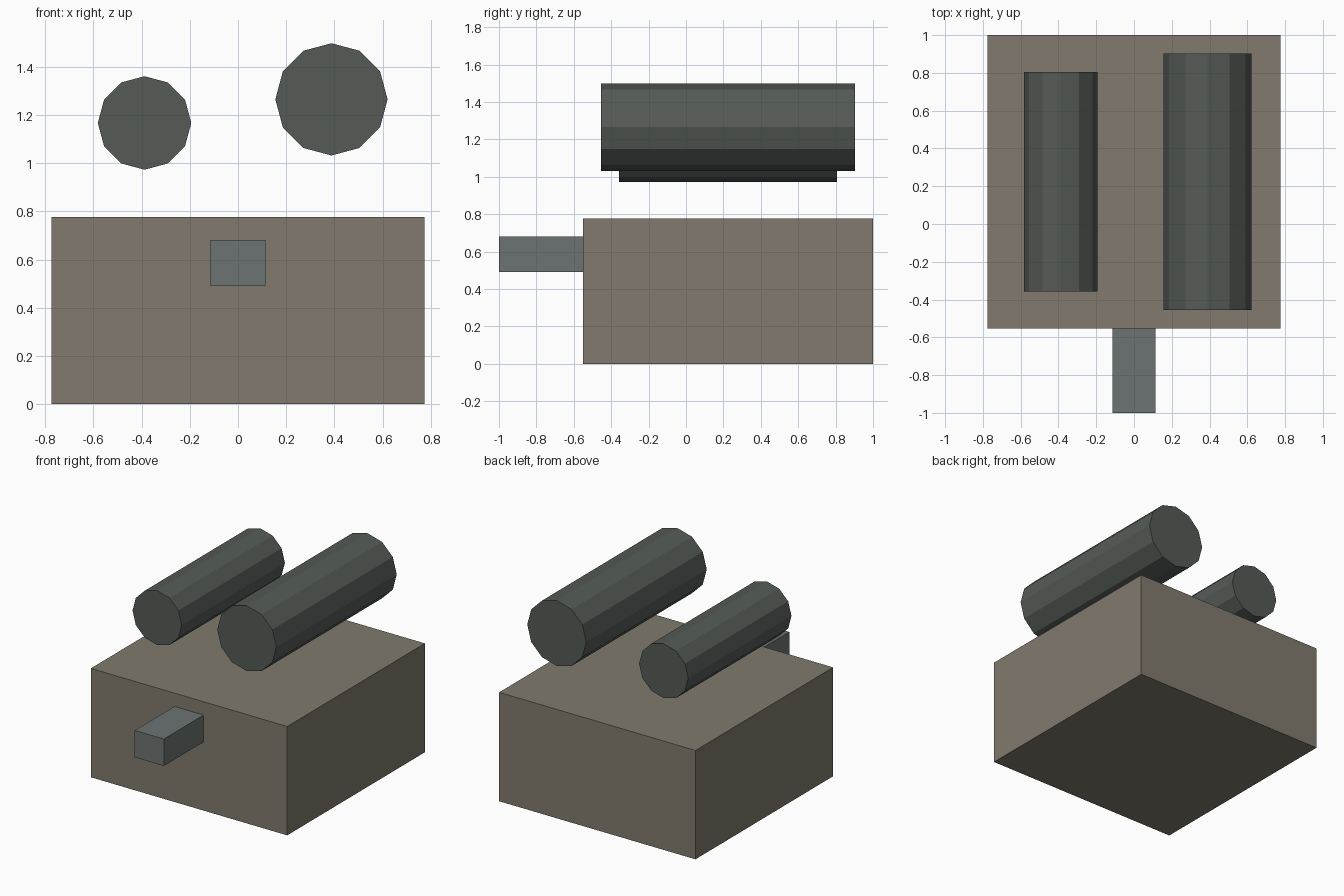
import bpy
import math

if "Cube" in bpy.data.objects:
    bpy.data.objects.remove(bpy.data.objects["Cube"])


def material(name, rgb):
    mat = bpy.data.materials.new(name)
    mat.diffuse_color = (*rgb, 1)
    mat.use_nodes = True
    mat.node_tree.nodes["Principled BSDF"].inputs["Base Color"].default_value = mat.diffuse_color
    return mat


def box(name, lo, hi, mat):
    centre = [(a + b) / 2 for a, b in zip(lo, hi)]
    bpy.ops.mesh.primitive_cube_add(size=1, location=centre)
    ob = bpy.context.object
    ob.name = name
    ob.scale = [b - a for a, b in zip(lo, hi)]
    bpy.ops.object.transform_apply(location=False, rotation=False, scale=True)
    ob.data.materials.append(mat)


def tube(name, x, z, radius, y0, y1, mat):
    # Flat-shaded 12-sided cylinder lying along y, one corner pointing up
    bpy.ops.mesh.primitive_cylinder_add(
        vertices=12, radius=radius, depth=y1 - y0,
        location=(x, (y0 + y1) / 2, z), rotation=(math.pi / 2, 0, 0))
    ob = bpy.context.object
    ob.name = name
    ob.data.materials.append(mat)


stone = material("warm_grey", (0.22, 0.195, 0.155))
metal = material("light_metal", (0.15, 0.175, 0.17))
dark = material("dark_metal", (0.09, 0.105, 0.095))

# Main block and the stub projecting from its front
box("body", (-0.775, -0.552, 0), (0.775, 1.0, 0.777), stone)
box("front_stub", (-0.115, -1.0, 0.49), (0.115, -0.552, 0.682), metal)

# Two cylinders floating above the block
tube("left_cylinder", -0.388, 1.167, 0.194, -0.358, 0.806, dark)
tube("right_cylinder", 0.388, 1.265, 0.233, -0.455, 0.903, dark)
